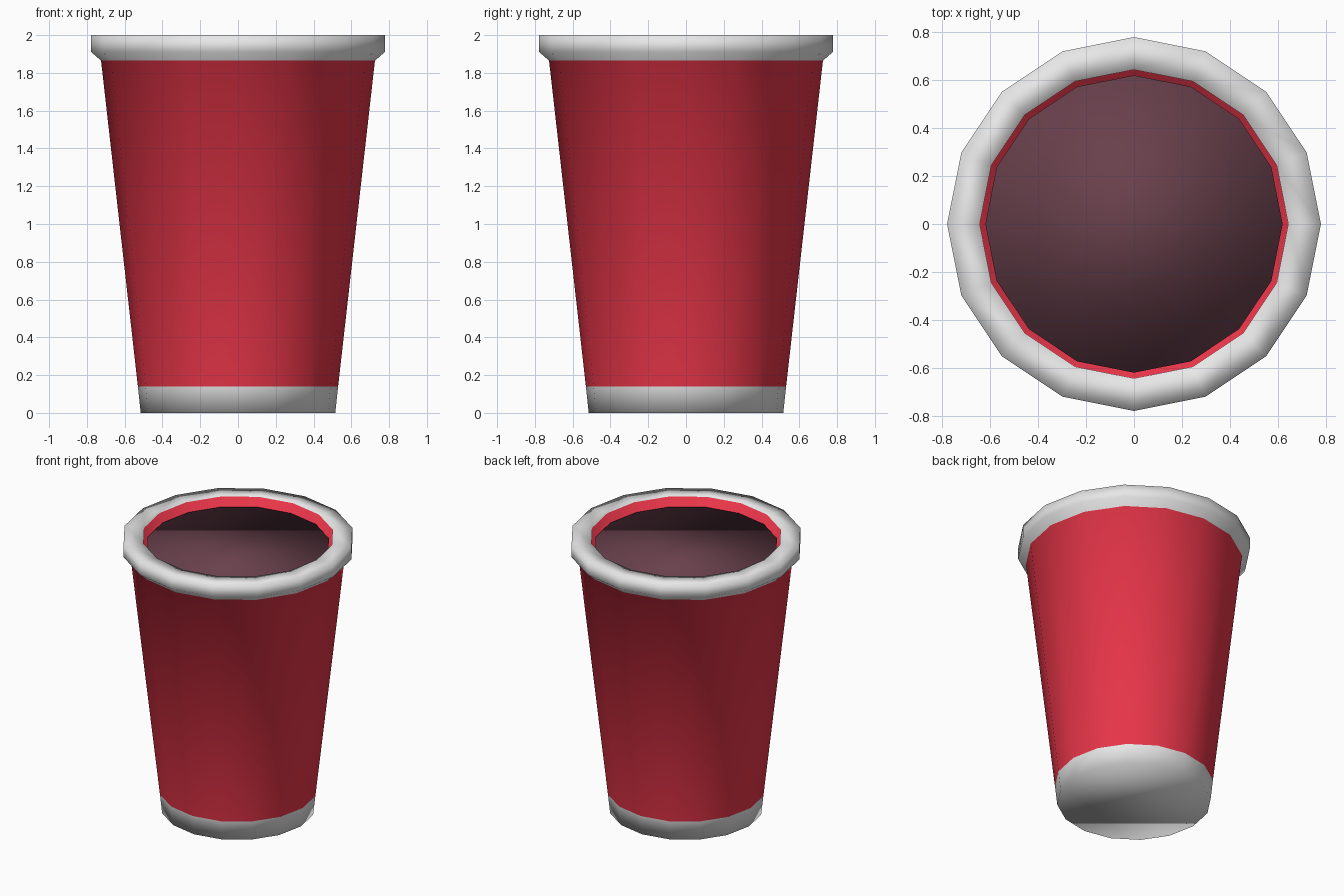
import bpy
import bmesh
from math import cos, sin, pi

SIDES = 16

start_cube = bpy.data.objects.get("Cube")
if start_cube:
    bpy.data.objects.remove(start_cube, do_unlink=True)


def make_material(name, rgb):
    mat = bpy.data.materials.new(name)
    mat.use_nodes = True
    color = (*rgb, 1.0)
    mat.diffuse_color = color
    bsdf = mat.node_tree.nodes["Principled BSDF"]
    bsdf.inputs["Base Color"].default_value = color
    bsdf.inputs["Roughness"].default_value = 0.6
    return mat


white = make_material("white", (0.8, 0.8, 0.8))
red = make_material("red", (0.8, 0.036, 0.066))
drink_brown = make_material("dark drink", (0.138, 0.051, 0.072))


def lathe(name, profile, materials, band_slots):
    """Turn (radius, z) points round the z axis, capping both ends.
    band_slots gives a material slot for the first cap, each band, the last cap."""
    bm = bmesh.new()
    rings = []
    for radius, z in profile:
        rings.append([bm.verts.new((radius * cos(2 * pi * i / SIDES),
                                    radius * sin(2 * pi * i / SIDES), z))
                      for i in range(SIDES)])
    bm.faces.new(rings[0][::-1]).material_index = band_slots[0]
    for low, high, slot in zip(rings, rings[1:], band_slots[1:]):
        for i in range(SIDES):
            j = (i + 1) % SIDES
            bm.faces.new((low[i], low[j], high[j], high[i])).material_index = slot
    bm.faces.new(rings[-1]).material_index = band_slots[-1]
    for face in bm.faces:
        face.smooth = True
    mesh = bpy.data.meshes.new(name)
    bm.to_mesh(mesh)
    bm.free()
    for mat in materials:
        mesh.materials.append(mat)
    obj = bpy.data.objects.new(name, mesh)
    bpy.context.collection.objects.link(obj)
    return obj


# Cup: white base, red wall, white rolled rim, red inside wall and floor
lathe("cup",
      [(0.515, 0), (0.53, 0.14), (0.725, 1.865), (0.777, 1.91),
       (0.777, 2), (0.642, 2), (0.44, 0.1)],
      [white, red],
      [0, 0, 1, 0, 0, 0, 1, 1])

# Drink: a tapered solid that fills the cup to just below the rim
lathe("drink", [(0.425, 0.12), (0.618, 1.935)], [drink_brown], [0, 0, 0])
